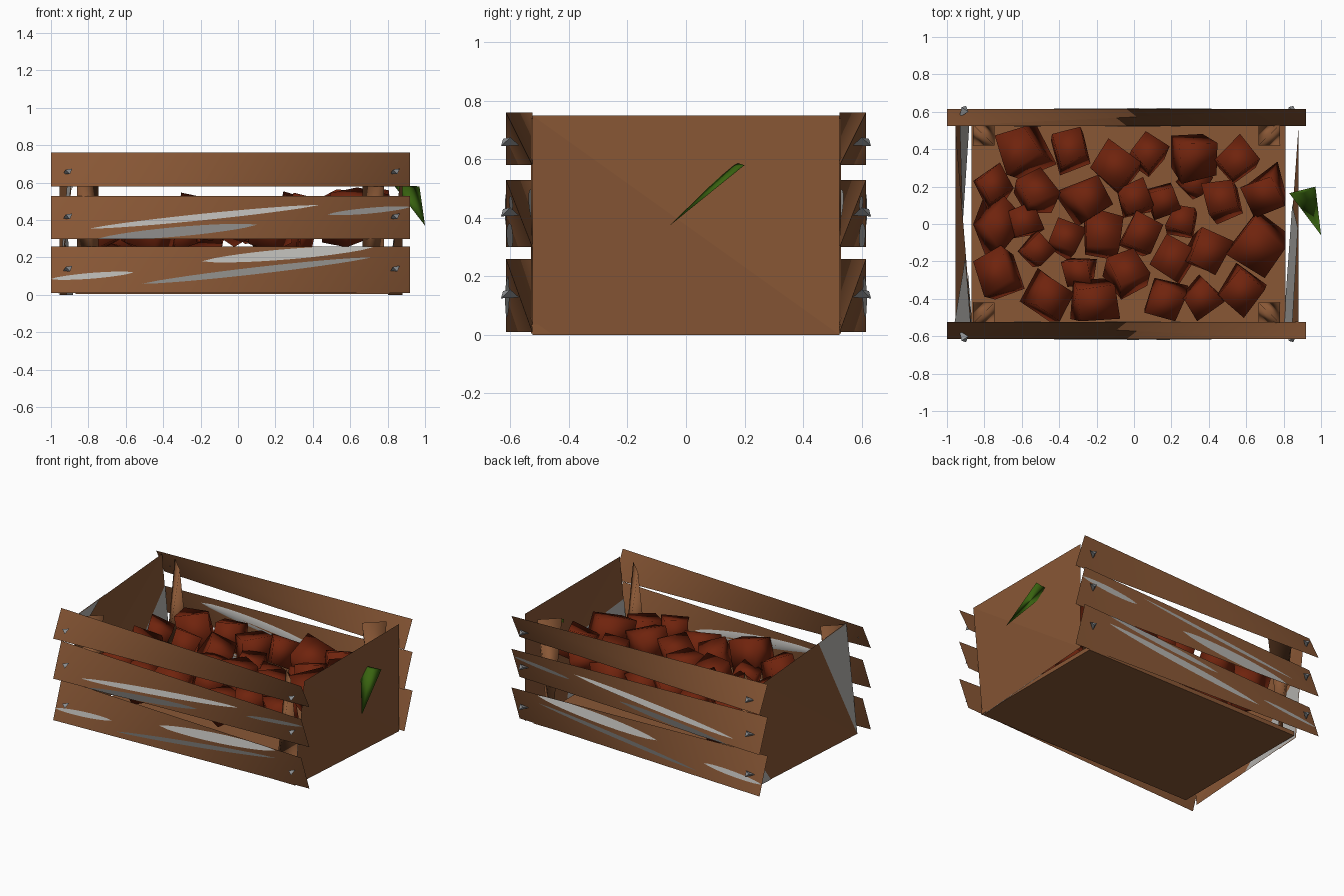
import bpy, random
from mathutils import Vector, Euler

if "Cube" in bpy.data.objects:
    bpy.data.objects.remove(bpy.data.objects["Cube"])

random.seed(4)

def mat(name, rgb):
    m = bpy.data.materials.new(name)
    m.diffuse_color = (*rgb, 1)
    m.use_nodes = True
    m.node_tree.nodes["Principled BSDF"].inputs["Base Color"].default_value = m.diffuse_color
    return m

WOOD = mat("brown_wood", (0.25, 0.096, 0.036))
PALE = mat("worn_grey", (0.46, 0.45, 0.43))
RED = mat("apple_red", (0.16, 0.017, 0.004))
GREEN = mat("leaf_green", (0.040, 0.125, 0.005))
STEEL = mat("nail_steel", (0.27, 0.28, 0.29))

def mesh(name, verts, faces, material, smooth=False, mirror_y=False):
    me = bpy.data.meshes.new(name)
    if mirror_y:
        verts = [(v[0], -v[1], v[2]) for v in verts]
        faces = [tuple(reversed(f)) for f in faces]
    me.from_pydata([tuple(v) for v in verts], [], faces)
    me.materials.append(material)
    for p in me.polygons:
        p.use_smooth = smooth
    ob = bpy.data.objects.new(name, me)
    bpy.context.collection.objects.link(ob)
    return ob

def wedge(name, a, b, c, d, material, mirror_y=False, smooth=True):
    """Four-cornered sliver, wound so that normals point outwards."""
    a, b, c, d = map(Vector, (a, b, c, d))
    if (b - a).cross(c - a).dot(d - a) > 0:
        b, c = c, b
    return mesh(name, [a, b, c, d], [(0, 1, 2), (0, 3, 1), (1, 3, 2), (0, 2, 3)],
                material, smooth, mirror_y)

X0, X1, YI, YO = -1.0, 0.92, 0.525, 0.615

def slat(name, z0, z1, mirror_y):
    """Sliver board: outer pair and inner pair of faces shade separately."""
    corners = [(X0, -YI, z1), (X0, -YO, z0), (X1, -YO, z1), (X1, -YI, z0)]
    mesh(name, corners * 2, [(0, 1, 2), (1, 3, 2), (4, 7, 5), (4, 6, 7)], WOOD, True, mirror_y)

def streak(name, span, p0, p1, width, outer, mirror_y):
    """Thin worn patch that follows the folded slat face."""
    z0, z1 = span
    n, verts, faces = 14, [], []
    for i in range(n + 1):
        t = i / n
        w = width * (4 * t * (1 - t)) ** 0.7 + 0.001
        for k in (-0.5, 0, 0.5):
            x = p0[0] + (p1[0] - p0[0]) * t
            z = p0[1] + (p1[1] - p0[1]) * t + k * w
            z = min(max(z, z0), z1)
            u, v = (x - X0) / (X1 - X0), (z - z0) / (z1 - z0)
            d = 1 - abs(u - v) if outer else abs(u + v - 1)
            y = -(YI + (YO - YI) * d) + (-0.004 if outer else 0.004)
            verts.append((x, y, z))
    for i in range(n):
        for k in (0, 1):
            q = 3 * i + k
            f = (q, q + 3, q + 4, q + 1)
            faces.append(f if outer else f[::-1])
    mesh(name, verts, faces, PALE, True, mirror_y)

# slats, worn streaks and nails, mirrored front to back
slats = [(0.01, 0.26), (0.30, 0.53), (0.58, 0.76)]
outer_streaks = [
    [((-1, 0.085), (-0.56, 0.12), 0.03), ((-0.19, 0.18), (0.72, 0.255), 0.055),
     ((-0.51, 0.06), (0.71, 0.20), 0.036)],
    [((-0.79, 0.355), (0.43, 0.48), 0.034), ((-0.75, 0.30), (0.10, 0.375), 0.05),
     ((0.48, 0.43), (0.92, 0.47), 0.03)],
    []]
inner_streaks = [[((-0.7, 0.2), (0.2, 0.11), 0.06)], [((-0.65, 0.49), (0.3, 0.39), 0.07)], []]
for side, flip in (("front", False), ("back", True)):
    for i, (z0, z1) in enumerate(slats):
        slat(f"{side}_slat_{i}", z0, z1, flip)
        for outer, table in ((True, outer_streaks), (False, inner_streaks)):
            for p0, p1, w in table[i]:
                streak(f"{side}_worn_streak", (z0, z1), p0, p1, w, outer, flip)
        for x in (-0.91, 0.84):
            z = (0.14, 0.42, 0.66)[i]
            wedge(f"{side}_nail", (x - 0.024, -0.57, z - 0.012), (x + 0.024, -0.60, z + 0.015),
                  (x + 0.012, -0.632, z - 0.015), (x - 0.012, -0.625, z + 0.01), STEEL, flip, False)

# floor
bpy.ops.mesh.primitive_cube_add(size=1, location=(-0.03, 0, 0.02))
floor = bpy.context.object
floor.name = "floor"
floor.scale = (1.68, 1.06, 0.03)
floor.data.materials.append(WOOD)

# end boards: warped sheets with worn grey corners
Y, H = 0.525, 0.75
def end_board(name, a, b, c, d, diag_ad):
    faces = [(0, 1, 3), (0, 3, 2)] if diag_ad else [(0, 1, 2), (1, 3, 2)]
    if a[0] < 0:
        faces = [f[::-1] for f in faces]
    mesh(name, [a, b, c, d], faces, WOOD)

def worn_corner(name, dx, corner, *ends):
    """Patch from a corner to points (end, fraction) along its edges."""
    c = Vector(corner)
    pts = [c] + [c.lerp(Vector(e), t) for e, t in ends]
    normal = (pts[1] - pts[0]).cross(pts[2] - pts[0])
    if normal.x * dx < 0:
        pts.reverse()
    mesh(name, [p + Vector((dx, 0, 0)) for p in pts], [tuple(range(len(pts)))], PALE)

ra, rb, rc, rd = (0.88, -Y, H), (0.805, -Y, 0), (0.88, Y, H), (0.88, Y, 0)
end_board("right_end", ra, rb, rc, rd, True)
mid = Vector(ra).lerp(Vector(rd), 0.48)
worn_corner("right_end_worn", -0.004, rb, (ra, 0.62), (mid, 1.0), (rd, 0.6))
la, lb, lc, ld = (-0.87, -Y, H), (-0.955, -Y, 0), (-0.955, Y, H), (-0.885, Y, 0)
end_board("left_end", la, lb, lc, ld, False)
worn_corner("left_end_worn_outside", -0.004, la, (lb, 1.0), (lc, 0.33))
worn_corner("left_end_worn_outside_low", -0.004, ld, (lc, 0.3), (lb, 0.17))
worn_corner("left_end_worn_inside", 0.004, ld, (lb, 0.5), (lc, 0.72))
worn_corner("left_end_worn_inside_top", 0.004, la, (lb, 0.25), (lc, 0.25))

# corner posts
for x, s in ((-0.86, 1), (0.78, -1)):
    for flip in (False, True):
        wedge("corner_post", (x, -0.53, 0.74), (x + 0.115 * s, -0.42, 0.74),
              (x + 0.115 * s, -0.53, 0.03), (x, -0.42, 0.03), WOOD, flip)

# apples: rough chunks (x, y, radius), the small ones lying lower
apples = [(-.6, .4, .14), (-.33, .4, .11), (-.1, .3, .12), (.07, .37, .11), (.32, .37, .13),
          (.55, .34, .10), (.71, .17, .12), (.48, .13, .11), (.67, -.1, .14), (.38, -.15, .12),
          (.57, -.35, .11), (.36, -.4, .10), (.17, -.4, .11), (-.04, -.26, .11),
          (-.22, -.4, .12), (-.45, -.39, .12), (-.72, -.27, .12), (-.74, -.01, .13),
          (-.75, .2, .10), (-.53, .17, .11), (-.26, .13, .12), (-.17, -.05, .12),
          (.03, -.05, .11), (.21, -.2, .11), (.01, .13, .10), (.16, .13, .09), (.33, .23, .09),
          (.26, .02, .09), (-.37, -.08, .09), (-.6, .01, .09), (-.51, -.14, .09),
          (-.29, -.26, .09)]
CUBE = [(0, 1, 3, 2), (4, 6, 7, 5), (0, 4, 5, 1), (2, 3, 7, 6), (0, 2, 6, 4), (1, 5, 7, 3)]
for x, y, r in apples:
    z = 0.32 if r < 0.1 else 0.40 + 0.03 * x + 0.03 * y + random.uniform(-0.05, 0.04)
    turn = Euler([random.uniform(-0.4, 0.4), random.uniform(-0.4, 0.4), random.uniform(0, 3)])
    verts = []
    for i in range(8):
        v = Vector([(1 if i & b else -1) * random.uniform(0.6, 0.95) for b in (4, 2, 1)]) * r
        v.rotate(turn)
        v += Vector((x, y, z))
        v.x, v.y = min(max(v.x, -0.86), 0.81), min(max(v.y, -0.52), 0.52)
        verts.append(v)
    mesh("apple", verts, CUBE, RED, True)

# leaf caught on the right end
wedge("leaf", (0.83, 0.165, 0.59), (0.97, 0.20, 0.58), (1.0, -0.06, 0.37),
      (0.91, 0.165, 0.575), GREEN)
